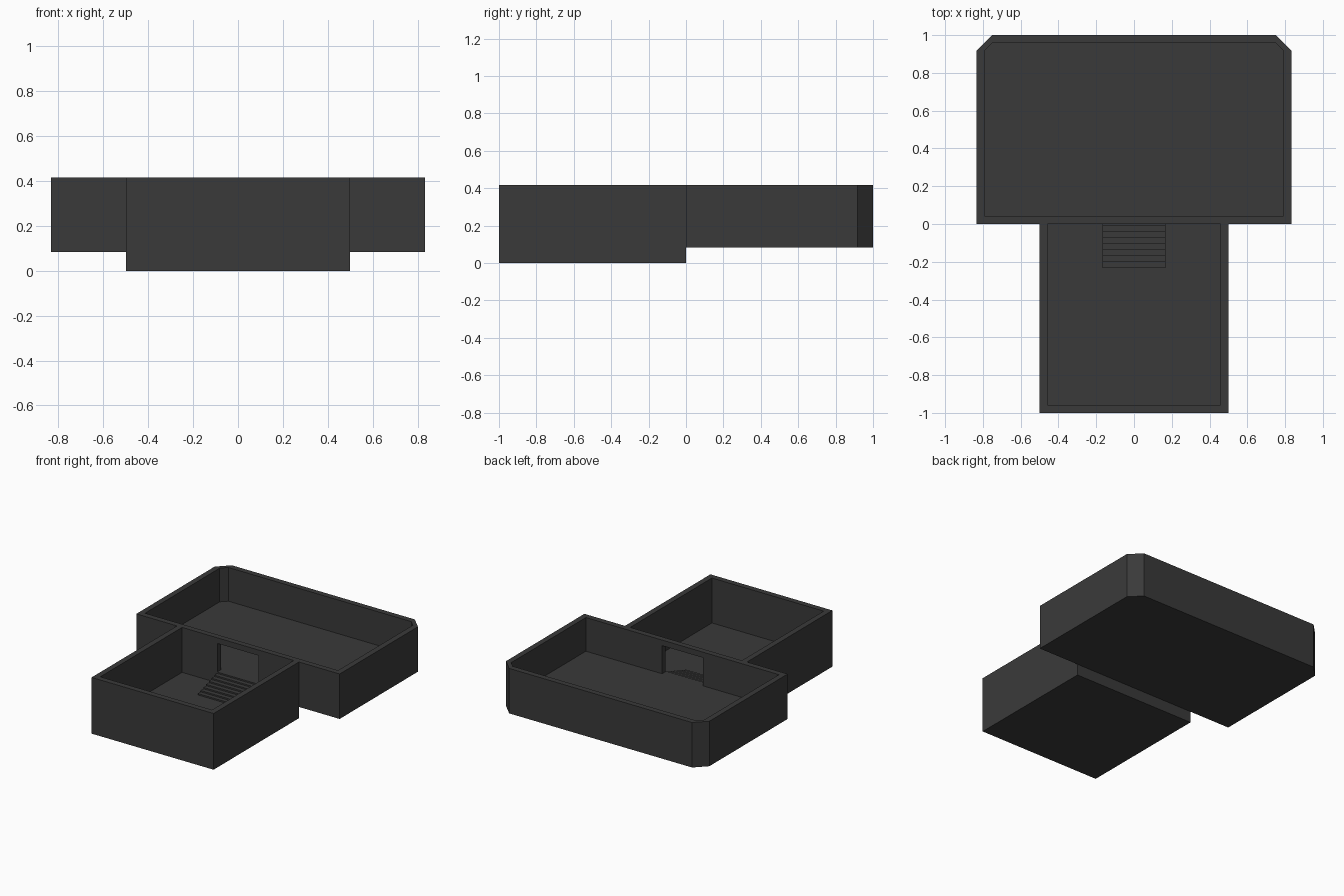
import bpy, bmesh
from mathutils import Vector

if "Cube" in bpy.data.objects:
    bpy.data.objects.remove(bpy.data.objects["Cube"])

U = 1 / 12          # one plan module
WALL = U / 2        # wall thickness

stone = bpy.data.materials.new("dark_stone")
stone.diffuse_color = (0.042, 0.042, 0.042, 1)
stone.use_nodes = True
stone.node_tree.nodes["Principled BSDF"].inputs["Base Color"].default_value = stone.diffuse_color


def prism(name, profile, start, sweep):
    """Extrude a flat outline; start maps 2D points to 3D, sweep is the extrusion."""
    bm = bmesh.new()
    face = bm.faces.new([bm.verts.new(start(a, b)) for a, b in profile])
    top = bmesh.ops.extrude_face_region(bm, geom=[face])["geom"]
    verts = [v for v in top if isinstance(v, bmesh.types.BMVert)]
    bmesh.ops.translate(bm, verts=verts, vec=Vector(sweep))
    bmesh.ops.recalc_face_normals(bm, faces=bm.faces)
    mesh = bpy.data.meshes.new(name)
    bm.to_mesh(mesh)
    bm.free()
    mesh.materials.append(stone)
    obj = bpy.data.objects.new(name, mesh)
    bpy.context.collection.objects.link(obj)
    return obj


def plan(name, outline, z0, z1):
    return prism(name, outline, lambda x, y: (x, y, z0), (0, 0, z1 - z0))


def rect(hx, y0, y1):
    return [(-hx, y0), (hx, y0), (hx, y1), (-hx, y1)]


def chamfered(hx, y0, y1, c):
    return [(-hx, y0), (hx, y0), (hx, y1 - c), (hx - c, y1), (c - hx, y1), (-hx, y1 - c)]


def carve(obj, cutter):
    cutter.hide_render = True
    mod = obj.modifiers.new("carve", 'BOOLEAN')
    mod.operation = 'DIFFERENCE'
    mod.solver = 'EXACT'
    mod.object = cutter
    bpy.context.view_layer.objects.active = obj
    bpy.ops.object.modifier_apply(modifier=mod.name)
    bpy.data.objects.remove(cutter)


# Lower room: thick floor, three walls, open towards the upper room
lower = plan("lower_room", rect(6 * U, -1, 0), 0, 5 * U)
carve(lower, plan("lower_cavity", rect(6 * U - WALL, -1 + WALL, 0.2), U, 1))

# Upper room: raised floor, chamfered back corners
upper = plan("upper_room", chamfered(10 * U, 0, 1, U), U, 5 * U)
carve(upper, plan("upper_cavity", chamfered(10 * U - WALL, WALL, 1 - WALL, WALL), 2 * U, 1))

# Doorway through the shared wall
carve(upper, plan("doorway", rect(2 * U, -0.1, 0.2), 2 * U, 4.5 * U))

# Stairs from the lower floor up to the doorway
steps, first, tread = 8, -2.8 * U, 0.0323
profile = [(0, U), (first, U)]
for i in range(steps):
    z = U + U * (i + 1) / steps
    y0 = first + tread * i
    y1 = 0 if i == steps - 1 else y0 + tread
    profile += [(y0, z), (y1, z)]
prism("stairs", profile, lambda y, z: (-2 * U, y, z), (4 * U, 0, 0))
